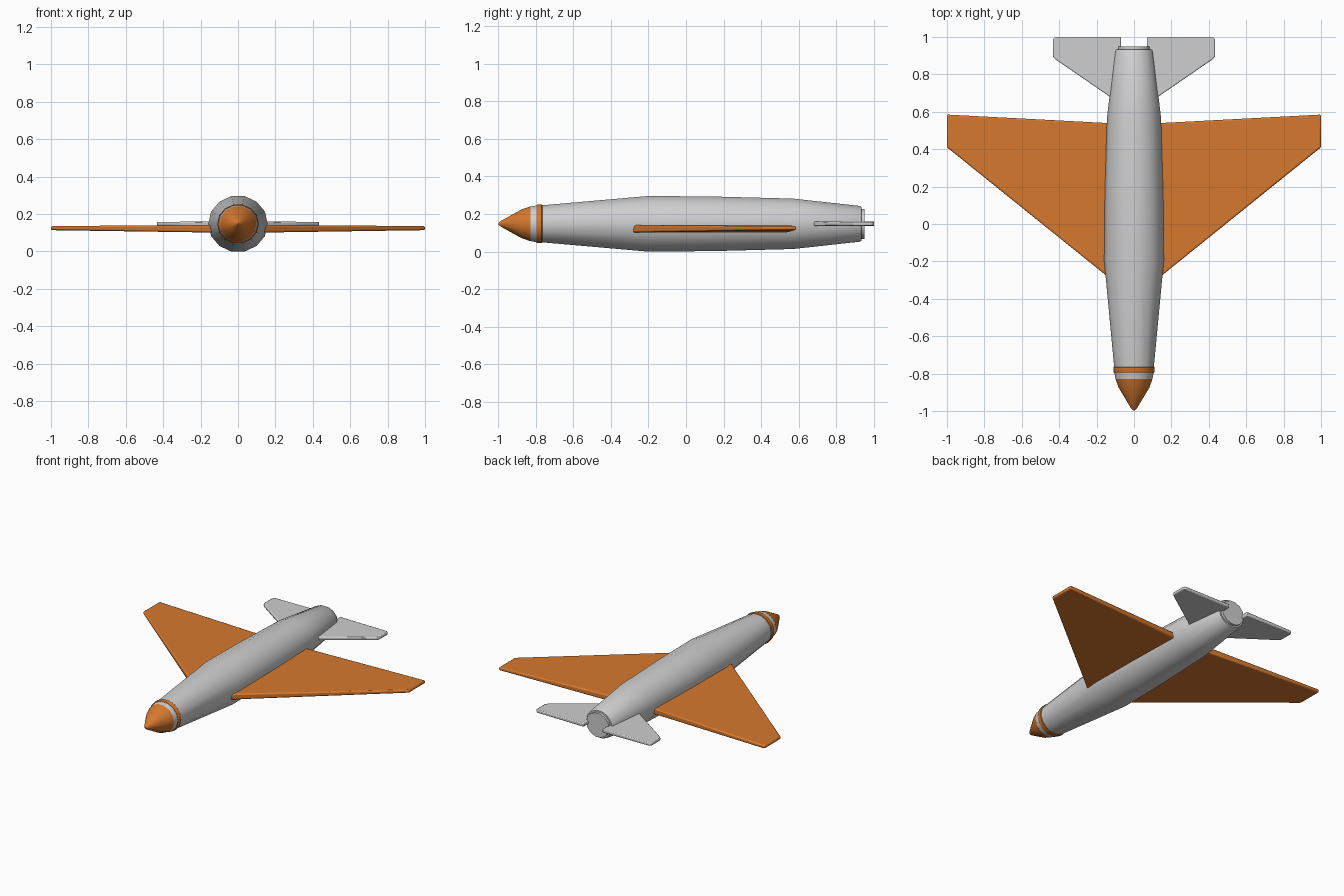
import bpy, bmesh, math

cube = bpy.data.objects.get("Cube")
if cube:
    bpy.data.objects.remove(cube, do_unlink=True)

SIDES = 14
AXIS_Z = 0.148          # height of the body centreline
WIDE = 1.05             # body is slightly wider than tall


def material(name, rgb):
    m = bpy.data.materials.new(name)
    m.use_nodes = True
    m.diffuse_color = (*rgb, 1)
    m.node_tree.nodes["Principled BSDF"].inputs["Base Color"].default_value = (*rgb, 1)
    return m


orange = material("orange paint", (0.67, 0.19, 0.028))
grey = material("pale grey paint", (0.62, 0.62, 0.63))


def make_object(name, bm, mat):
    bmesh.ops.recalc_face_normals(bm, faces=bm.faces)
    mesh = bpy.data.meshes.new(name)
    bm.to_mesh(mesh)
    bm.free()
    mesh.materials.append(mat)
    obj = bpy.data.objects.new(name, mesh)
    bpy.context.collection.objects.link(obj)
    bpy.ops.object.select_all(action="DESELECT")
    obj.select_set(True)
    bpy.context.view_layer.objects.active = obj
    return obj


def lathe(name, profile, mat):
    """Closed body of rings along y; profile is (y, half height)."""
    bm = bmesh.new()
    rings = []
    for y, half in profile:
        r = half / math.cos(math.pi / SIDES)
        angles = [math.tau * i / SIDES for i in range(SIDES)]
        rings.append([bm.verts.new((WIDE * r * math.cos(a), y, AXIS_Z + r * math.sin(a)))
                      for a in angles])
    for a, b in zip(rings, rings[1:]):
        for i in range(SIDES):
            j = (i + 1) % SIDES
            bm.faces.new((a[i], a[j], b[j], b[i]))
    bm.faces.new(rings[0])
    bm.faces.new(rings[-1])
    obj = make_object(name, bm, mat)
    bpy.ops.object.shade_smooth_by_angle(angle=math.radians(35))
    return obj


def fin(name, outline, mid_root, mid_tip, half_root, half_tip, bevel, mat):
    """Tapered flat surface with rounded edges, mirrored to both sides."""
    bm = bmesh.new()
    x0 = min(p[0] for p in outline)
    x1 = max(p[0] for p in outline)
    layers = []
    for side in (-1, 1):
        layer = []
        for x, y in outline:
            t = (x - x0) / (x1 - x0)
            mid = mid_root + (mid_tip - mid_root) * t
            half = half_root + (half_tip - half_root) * t
            layer.append(bm.verts.new((x, y, mid + side * half)))
        bm.faces.new(layer)
        layers.append(layer)
    low, high = layers
    n = len(outline)
    for i in range(n):
        j = (i + 1) % n
        bm.faces.new((low[i], low[j], high[j], high[i]))
    obj = make_object(name, bm, mat)
    round_off = obj.modifiers.new("rounded edges", "BEVEL")
    round_off.width = bevel
    round_off.segments = 2
    mirror = obj.modifiers.new("both sides", "MIRROR")
    mirror.use_mirror_merge = False
    bpy.ops.object.shade_smooth_by_angle(angle=math.radians(40))
    return obj


# Body, from the painted ring to the tail
lathe("fuselage", [(-0.77, 0.098), (-0.2, 0.148), (0.15, 0.145), (0.57, 0.134),
                   (0.925, 0.095), (0.932, 0.09)], grey)
lathe("tail_cap", [(0.92, 0.08), (0.95, 0.08)], grey)

# Nose cone with its bands
lathe("nose_cone", [(-0.997, 0.004), (-0.985, 0.015), (-0.875, 0.076), (-0.828, 0.092)], orange)
lathe("nose_pale_band", [(-0.829, 0.0915), (-0.793, 0.098)], grey)
lathe("nose_orange_ring", [(-0.796, 0.1), (-0.792, 0.102), (-0.768, 0.103), (-0.764, 0.1)], orange)

# Swept main wings and small tailplanes
fin("wings", [(0.05, -0.355), (1.0, 0.41), (1.0, 0.585), (0.05, 0.535)],
    0.121, 0.125, 0.021, 0.011, 0.008, orange)
fin("tailplanes", [(0.07, 0.64), (0.42, 0.88), (0.434, 0.895), (0.434, 0.988), (0.422, 1.0),
                   (0.07, 1.0)],
    0.148, 0.148, 0.013, 0.01, 0.006, grey)
